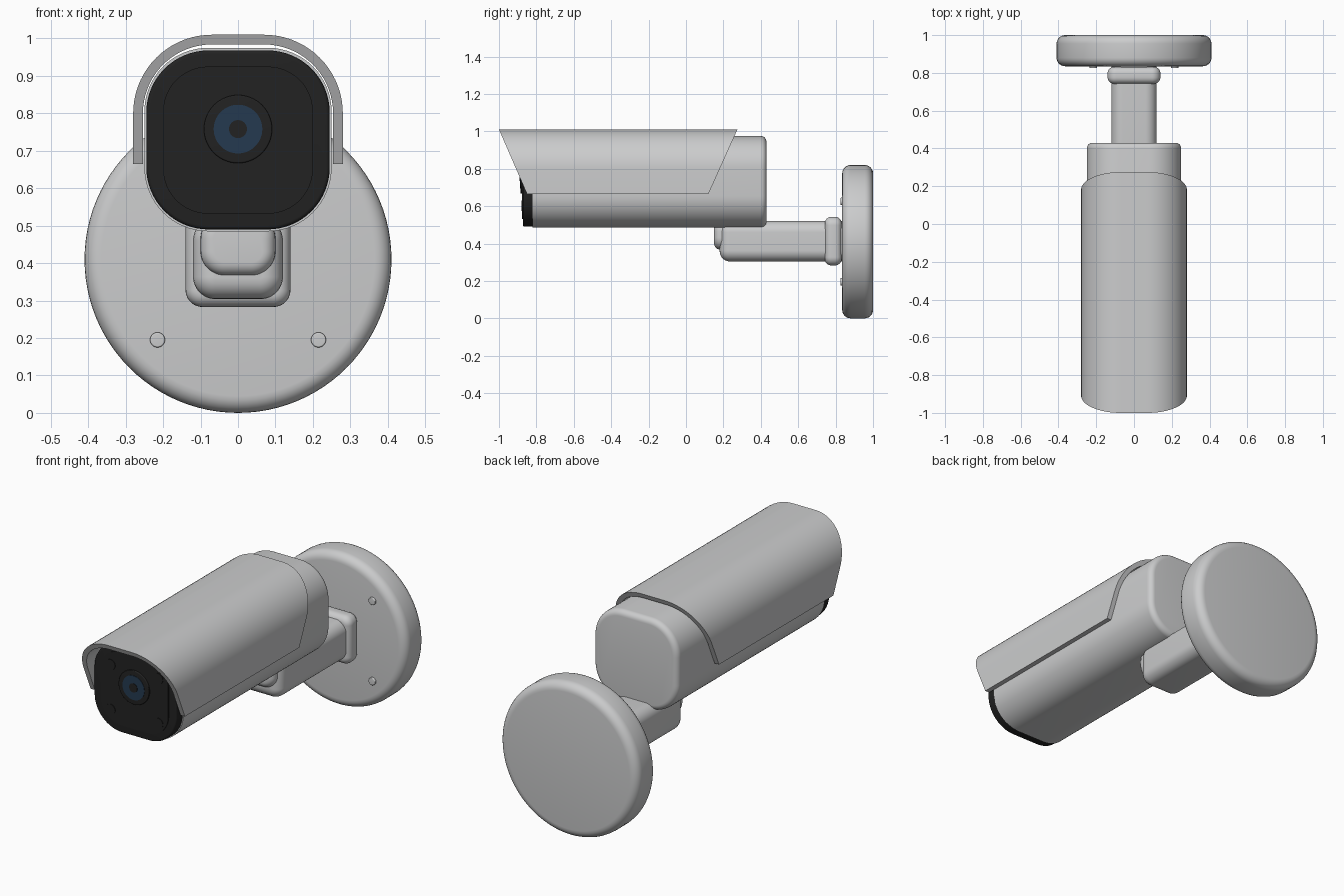
import bpy, bmesh, math

if "Cube" in bpy.data.objects:
    bpy.data.objects.remove(bpy.data.objects["Cube"])


def material(name, rgb):
    m = bpy.data.materials.new(name)
    m.diffuse_color = (*rgb, 1)
    m.use_nodes = True
    m.node_tree.nodes["Principled BSDF"].inputs["Base Color"].default_value = m.diffuse_color
    return m


GREY = material("light_grey", (0.60, 0.605, 0.61))
BLACK = material("black", (0.016, 0.016, 0.016))
BLUE = material("lens_blue", (0.018, 0.042, 0.08))


def finish(name, bm, mat):
    bmesh.ops.remove_doubles(bm, verts=bm.verts, dist=1e-5)
    bmesh.ops.recalc_face_normals(bm, faces=bm.faces)
    me = bpy.data.meshes.new(name)
    bm.to_mesh(me)
    bm.free()
    me.materials.append(mat)
    ob = bpy.data.objects.new(name, me)
    bpy.context.collection.objects.link(ob)
    bpy.ops.object.select_all(action='DESELECT')
    ob.select_set(True)
    bpy.context.view_layer.objects.active = ob
    bpy.ops.object.shade_smooth_by_angle(angle=math.radians(32))
    return ob


def arc(cx, cz, r, a0, a1, n):
    return [(cx + r * math.cos(math.radians(a0 + (a1 - a0) * i / n)),
             cz + r * math.sin(math.radians(a0 + (a1 - a0) * i / n))) for i in range(n + 1)]


def rounded_rect(cx, hw, z0, z1, r, n):
    pts = []
    for sx, cz, a in ((1, z1 - r, 0), (-1, z1 - r, 90), (-1, z0 + r, 180), (1, z0 + r, 270)):
        pts += arc(cx + sx * (hw - r), cz, r, a, a + 90, n)
    return pts


def block(name, hw, z0, z1, r, y0, y1, front=0.0, rear=0.0, mat=GREY, cx=0.0, n=12):
    """Rounded-rectangle prism along y, with rounded front and rear rims."""
    prof = []
    for b, y, s in ((front, y0, 1), (rear, y1, -1)):
        part = [(y + s * b * (1 - math.cos(t)), b * (1 - math.sin(t)))
                for t in [math.pi / 2 * i / 6 for i in range(7)]] if b else [(y, 0)]
        prof += part if s == 1 else part[::-1]
    bm = bmesh.new()
    rings = []
    for y, d in prof:
        pts = rounded_rect(cx, hw - d, z0 + d, z1 - d, max(r - d, 0.004), n)
        rings.append([bm.verts.new((x, y, z)) for x, z in pts])
    for a, b in zip(rings, rings[1:]):
        for i in range(len(a)):
            j = (i + 1) % len(a)
            bm.faces.new((a[i], a[j], b[j], b[i]))
    bm.faces.new(rings[0])
    bm.faces.new(rings[-1])
    return finish(name, bm, mat)


def disc(name, x, z, r, y0, y1, front=0.0, rear=0.0, mat=GREY, n=10):
    return block(name, r, z - r, z + r, r, y0, y1, front, rear, mat, x, n)


# Wall plate and its screws
disc("wall_plate", 0, 0.41, 0.41, 0.835, 1.0, 0.045, 0.045, n=24)
for x in (-0.215, 0.215):
    for z in (0.195, 0.625):
        disc("plate_screw", x, z, 0.02, 0.825, 0.85, 0.004)

# Bracket: collar, arm and pivot knuckle
block("arm_collar", 0.14, 0.283, 0.543, 0.045, 0.742, 0.832, 0.035, 0.035)
block("bracket_arm", 0.12, 0.304, 0.52, 0.06, 0.18, 0.845, 0.055)
block("pivot_knuckle", 0.10, 0.367, 0.53, 0.065, 0.15, 0.30, 0.035)

# Camera body and black front
block("camera_body", 0.25, 0.485, 0.975, 0.17, -0.82, 0.43, 0.0, 0.03, n=16)
block("front_bezel", 0.245, 0.49, 0.968, 0.166, -0.872, -0.80, 0.01, mat=BLACK, n=16)
block("front_panel", 0.20, 0.532, 0.925, 0.12, -0.877, -0.86, mat=BLACK)
for x in (-0.142, 0.142):
    for z in (0.602, 0.842):
        disc("infrared_window", x, z, 0.028, -0.880, -0.87, mat=BLACK)
disc("lens_ring", 0, 0.758, 0.091, -0.885, -0.86, 0.004, mat=BLACK, n=14)
disc("lens_glass", 0, 0.758, 0.065, -0.887, -0.87, mat=BLUE, n=14)
disc("lens_pupil", 0, 0.758, 0.024, -0.889, -0.87, mat=BLACK)

# Sun hood: arched shell with raked front and rear ends
TOP, BOTTOM, R, FLAT, THICK = 1.01, 0.665, 0.21, 0.07, 0.026


def arch(r):
    cz = TOP - R
    right = [(FLAT + r, BOTTOM)] + arc(FLAT, cz, r, 0, 90, 18)
    return right + [(-x, z) for x, z in reversed(right)]


bm = bmesh.new()
loops = []
for r in (R, R - THICK):
    for y, run in ((-1.0, 0.15), (0.275, -0.155)):
        loops.append([bm.verts.new((x, y + run * (TOP - z) / (TOP - BOTTOM), z)) for x, z in arch(r)])
of, orr, inf, inr = loops
for a, b in ((of, orr), (inf, inr), (of, inf), (orr, inr)):
    for i in range(len(a) - 1):
        bm.faces.new((a[i], a[i + 1], b[i + 1], b[i]))
for k in (0, -1):
    bm.faces.new((of[k], orr[k], inr[k], inf[k]))
finish("sun_hood", bm, GREY)
